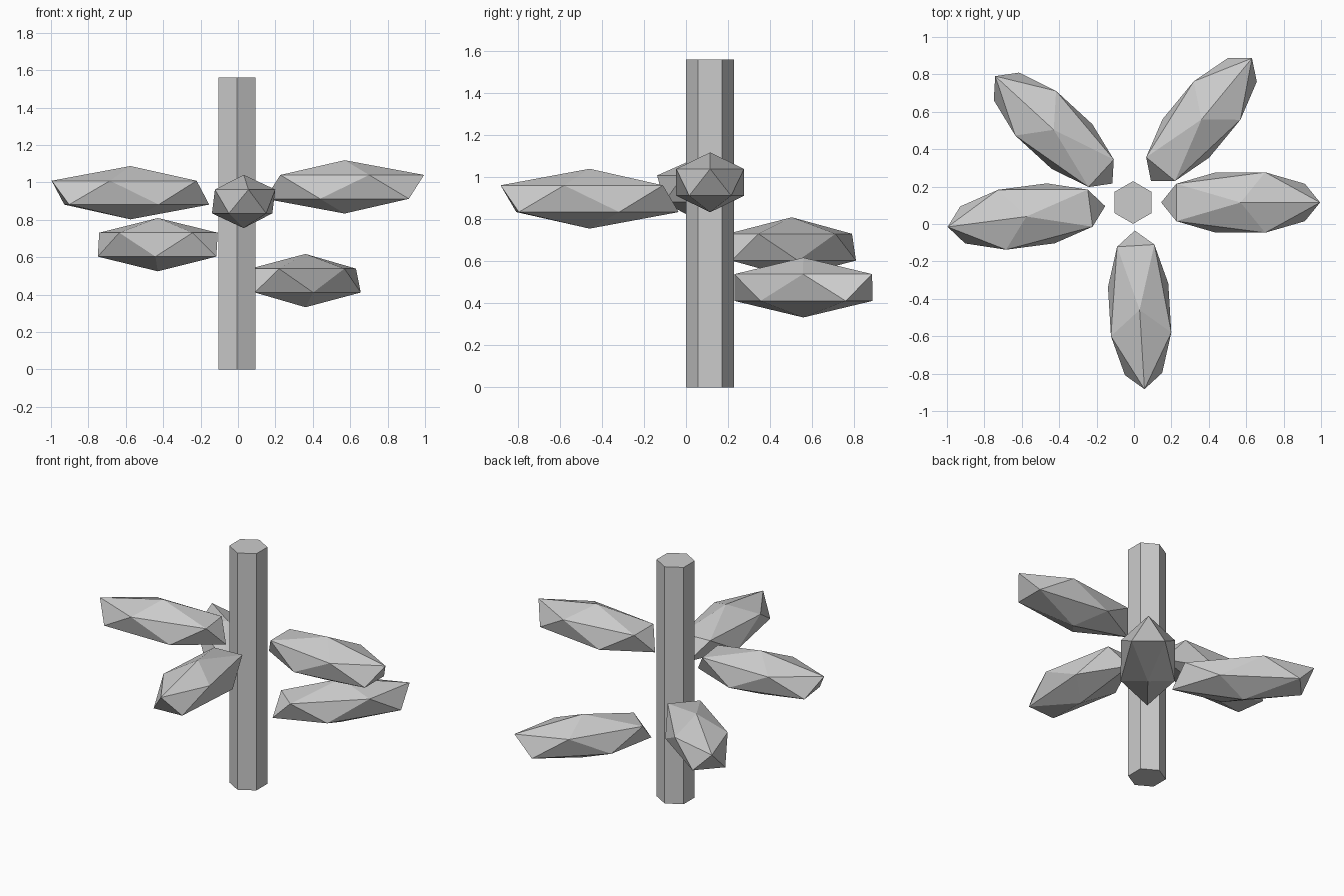
import bpy
from math import radians, cos, sin

cube = bpy.data.objects.get("Cube")
if cube:
    bpy.data.objects.remove(cube, do_unlink=True)

grey = bpy.data.materials.new("plain_grey")
grey.use_nodes = True
grey.diffuse_color = (0.6, 0.6, 0.6, 1)
grey.node_tree.nodes["Principled BSDF"].inputs["Base Color"].default_value = (0.6, 0.6, 0.6, 1)

AXIS_X, AXIS_Y = -0.005, 0.115
REACH = 0.575  # stem axis to leaf centre


def finish(name):
    obj = bpy.context.object
    obj.name = name
    obj.data.materials.append(grey)
    return obj


# Hexagonal stem, with corners pointing front and back
bpy.ops.mesh.primitive_cylinder_add(vertices=6, radius=0.114, depth=1.56,
                                    location=(AXIS_X, AXIS_Y, 0.78))
finish("stem")

# Leaves: stretched icosahedra spiralling up the stem (angle, centre height)
leaves = [(50.5, 0.475), (137.5, 0.667), (187.5, 0.945), (273.5, 0.898), (0, 0.976)]
for i, (angle, height) in enumerate(leaves, 1):
    a = radians(angle)
    bpy.ops.mesh.primitive_ico_sphere_add(
        subdivisions=1, radius=1, rotation=(0, 0, a),
        location=(AXIS_X + REACH * cos(a), AXIS_Y + REACH * sin(a), height))
    leaf = finish(f"leaf_{i}")
    leaf.scale = (0.475, 0.19, 0.1425)
